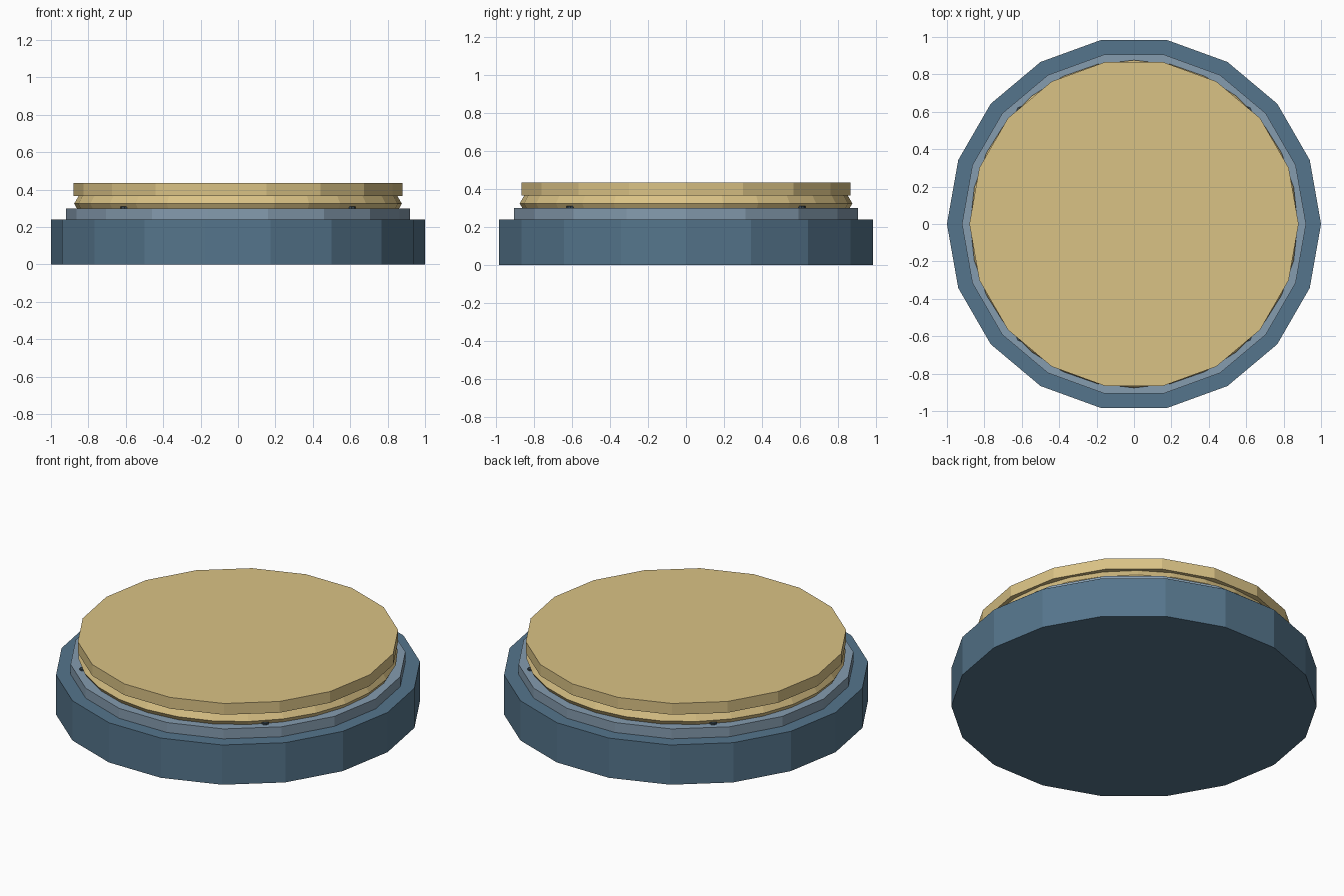
import bpy
from math import radians, sin, cos

cube = bpy.data.objects.get("Cube")
if cube:
    bpy.data.objects.remove(cube, do_unlink=True)


def make_material(name, rgb):
    mat = bpy.data.materials.new(name)
    mat.use_nodes = True
    color = (*rgb, 1.0)
    mat.diffuse_color = color
    mat.node_tree.nodes["Principled BSDF"].inputs["Base Color"].default_value = color
    return mat


def finish(name, mat):
    obj = bpy.context.object
    obj.name = name
    obj.data.materials.append(mat)
    return obj


def disc(name, radius, bottom, top, mat, sides=18, x=0, y=0):
    """Flat-sided disc with a corner on the +x axis."""
    bpy.ops.mesh.primitive_cylinder_add(
        vertices=sides, radius=radius, depth=top - bottom,
        location=(x, y, (bottom + top) / 2), rotation=(0, 0, radians(90)))
    return finish(name, mat)


steel_blue = make_material("steel blue", (0.091, 0.178, 0.262))
pale_blue = make_material("pale blue", (0.235, 0.332, 0.429))
sand_gold = make_material("sand gold", (0.70, 0.54, 0.235))
dark_slate = make_material("dark slate", (0.045, 0.07, 0.09))

# Stepped base
disc("base", 1.0, 0.0, 0.24, steel_blue)
disc("base_step", 0.92, 0.24, 0.30, pale_blue)

# Faceted seal between the base and the lid
bpy.ops.mesh.primitive_torus_add(
    major_segments=28, minor_segments=6, major_radius=0.828,
    minor_radius=0.048, location=(0, 0, 0.325))
finish("seal_ring", sand_gold)

# Lid plate
disc("top_plate", 0.88, 0.367, 0.435, sand_gold)

# Small studs on the diagonals, mostly tucked under the seal
for i in range(4):
    a = radians(45 + 90 * i)
    disc(f"stud_{i + 1}", 0.02, 0.28, 0.31, dark_slate, 8,
         0.86 * cos(a), 0.86 * sin(a))
